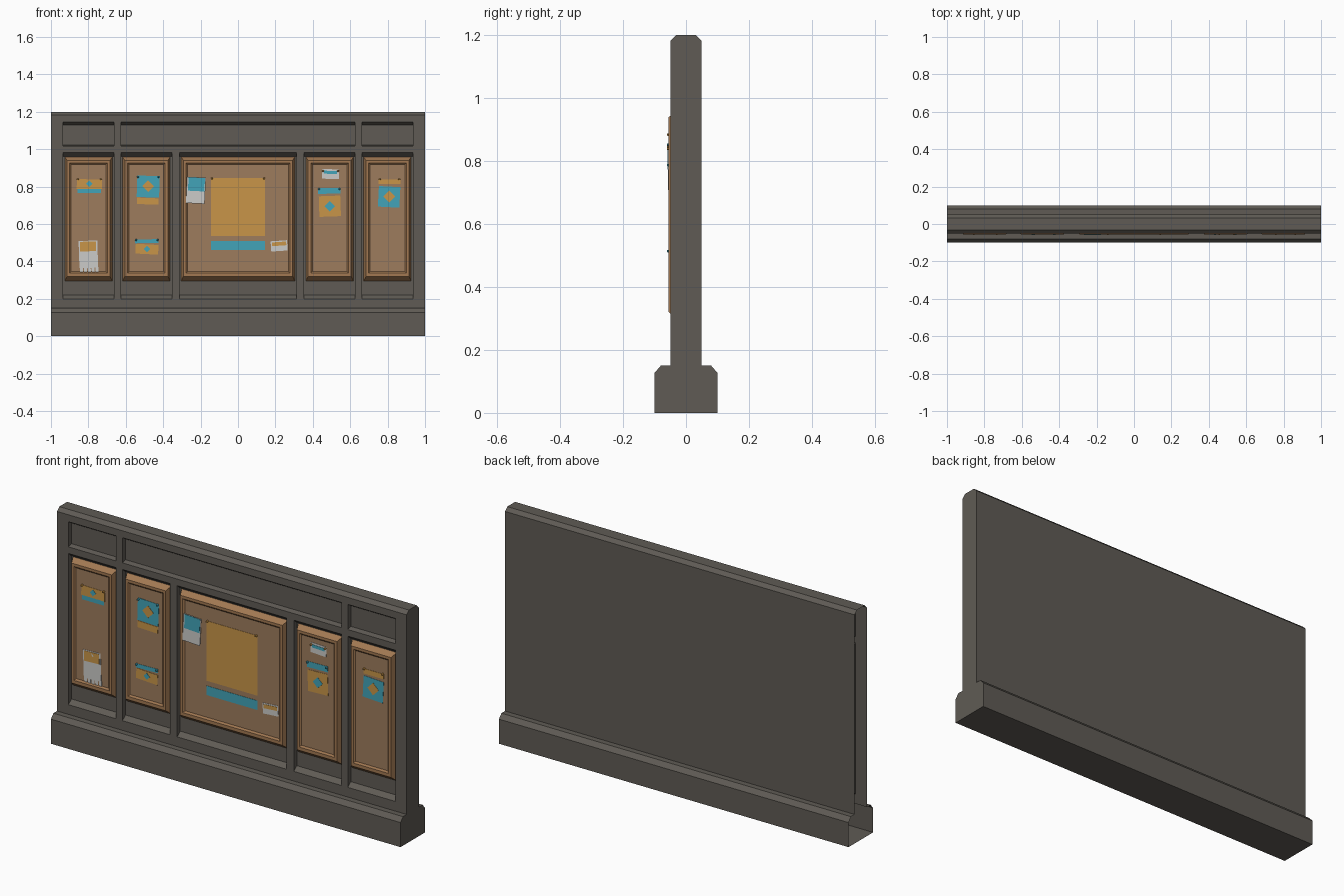
import bpy, bmesh
from math import radians, sin, cos, pi

cube = bpy.data.objects.get("Cube")
if cube:
    bpy.data.objects.remove(cube, do_unlink=True)


def material(name, r, g, b):
    m = bpy.data.materials.new(name)
    m.use_nodes = True
    m.diffuse_color = (r, g, b, 1)
    m.node_tree.nodes["Principled BSDF"].inputs["Base Color"].default_value = (r, g, b, 1)
    return m


stone = material("dark stone", .115, .105, .09)
wood = material("wood frame", .36, .19, .085)
cork = material("cork", .34, .2, .11)
orange = material("orange paper", .58, .3, .065)
teal = material("teal paper", .055, .37, .48)
white = material("white paper", .6, .6, .58)


def finish(bm, name, *mats):
    bmesh.ops.recalc_face_normals(bm, faces=bm.faces)
    mesh = bpy.data.meshes.new(name)
    bm.to_mesh(mesh)
    bm.free()
    for m in mats:
        mesh.materials.append(m)
    ob = bpy.data.objects.new(name, mesh)
    bpy.context.collection.objects.link(ob)
    return ob


def loft(bm, rings):
    """Join matching rings of points into a capped solid; returns the last cap."""
    loops = [[bm.verts.new(p) for p in ring] for ring in rings]
    for a, b in zip(loops, loops[1:]):
        for i in range(len(a)):
            j = (i + 1) % len(a)
            bm.faces.new((a[i], a[j], b[j], b[i]))
    bm.faces.new(loops[0])
    return bm.faces.new(loops[-1])


def prism(bm, profile, x0, x1):
    loft(bm, [[(x, y, z) for y, z in profile] for x in (x0, x1)])


def rect(x, hw, y, z0, z1):
    return [(x - hw, y, z0), (x + hw, y, z0), (x + hw, y, z1), (x - hw, y, z1)]


# Wall with plinth: one half profile mirrored front to back
half = [(.1, 0), (.1, .127), (.08, .15), (.05, .15), (.05, 1.182), (.032, 1.2)]
bm = bmesh.new()
prism(bm, half + [(-y, z) for y, z in reversed(half)], -1, 1)
wall = finish(bm, "wall", stone)

# Recesses: centre x and half width of each column
WALL_Y, BACK_Y = -.05, -.025
columns = [(-.799, .136), (-.49, .136), (0, .313), (.49, .136), (.799, .136)]
bm = bmesh.new()


def recess(x, hw, z0, z1, sill, lip):
    front = BACK_Y * 2 - .01
    slope = (WALL_Y - front) / (BACK_Y - WALL_Y)
    profile = [(front, z0 - sill * slope), (BACK_Y, z0 + sill),
               (BACK_Y, z1 - lip), (front, z1 + lip * slope)]
    prism(bm, profile, x - hw, x + hw)


for x, hw in columns:
    recess(x, hw, .2, .982, .02, .022)
for x, hw in (columns[0], (0, .626), columns[-1]):
    recess(x, hw, 1.016, 1.146, .007, .016)
cutter = finish(bm, "recess_cutter", stone)
cutter.hide_render = True

mod = wall.modifiers.new("recesses", "BOOLEAN")
mod.operation = "DIFFERENCE"
mod.solver = "EXACT"
mod.object = cutter
bpy.context.view_layer.objects.active = wall
bpy.ops.object.modifier_apply(modifier=mod.name)
bpy.data.objects.remove(cutter, do_unlink=True)

# The right end of the wall is open
bm = bmesh.new()
bm.from_mesh(wall.data)
ends = [f for f in bm.faces if f.calc_center_median().x < -.999]
bmesh.ops.delete(bm, geom=ends, context="FACES")
bm.to_mesh(wall.data)
bm.free()

# Framed notice boards
FRAME_Y, CORK_Y = -.055, -.048
for i, (x, hw) in enumerate(columns):
    w = hw - .009
    bm = bmesh.new()
    face = loft(bm, [
        rect(x, w, BACK_Y, .295, .958),
        rect(x, w - .012, FRAME_Y, .32, .94),
        rect(x, w - .026, FRAME_Y, .337, .926),
        rect(x, w - .034, CORK_Y, .346, .918),
    ])
    face.material_index = 1
    finish(bm, f"notice_board_{i + 1}", wood, cork)


def plate(name, mat, x, z, w, h, y=CORK_Y, turn=0):
    """Thin sheet lying on the plane y, turned in its own plane."""
    c, s = cos(radians(turn)), sin(radians(turn))
    corners = [(-w / 2, -h / 2), (w / 2, -h / 2), (w / 2, h / 2), (-w / 2, h / 2)]
    flat = [(x + c * a - s * b, z + s * a + c * b) for a, b in corners]
    bm = bmesh.new()
    loft(bm, [[(a, d, b) for a, b in flat] for d in (y + .001, y - .0015)])
    return finish(bm, name, mat)


def pins(mat, x, z, w):
    """Pair of small pins in the top corners of a sheet."""
    for side in (-1, 1):
        cx = x + side * (w / 2 - .005)
        bm = bmesh.new()
        loft(bm, [[(cx + r * cos(k * pi / 3), y, z - .006 + r * sin(k * pi / 3))
                   for k in range(6)] for r, y in ((.006, CORK_Y), (.004, -.06))])
        finish(bm, "pin", mat)


UPPER = CORK_Y - .0015


def diamond(mat, x, z, r):
    plate("diamond_mark", mat, x, z, r * 1.41, r * 1.41, UPPER, 45)


# Far right board: poster above a tear-off notice
plate("poster", orange, -.795, .813, .134, .052, turn=-1)
plate("poster_strip", teal, -.795, .777, .125, .022)
diamond(teal, -.795, .815, .017)
pins(orange, -.795, .845, .134)
plate("tear_off_notice", white, -.8, .438, .1, .145, turn=2)
for k in range(5):
    plate("tear_off_tab", white, -.837 + k * .021, .352, .016, .035, turn=4 - k)
plate("notice_heading", orange, -.802, .48, .086, .052, UPPER, 2)
diamond(white, -.802, .49, .011)

# Inner right board: two posters
plate("poster", teal, -.48, .8, .12, .115, turn=-2)
diamond(orange, -.48, .802, .032)
plate("poster_strip", orange, -.482, .722, .115, .034, turn=-2)
pins(teal, -.48, .858, .12)
plate("poster_strip", teal, -.487, .508, .125, .02, turn=1)
plate("poster", orange, -.487, .465, .122, .052, turn=-3)
diamond(teal, -.487, .466, .017)
pins(teal, -.487, .52, .125)

# Centre board: large poster and two notices
plate("large_poster", orange, 0, .69, .29, .31)
plate("large_poster_strip", teal, 0, .485, .29, .048)
pins(orange, 0, .85, .29)
plate("notice", white, -.225, .78, .1, .14, FRAME_Y, -3)
plate("notice_picture", teal, -.222, .812, .088, .072, FRAME_Y - .0015, -3)
plate("notice", white, .22, .483, .088, .055, turn=4)
plate("notice_heading", orange, .22, .494, .076, .02, UPPER, 4)

# Inner left board: notice and poster
plate("notice", white, .495, .867, .09, .052, turn=-2)
plate("notice_heading", teal, .495, .876, .07, .016, UPPER, -2)
pins(orange, .495, .89, .09)
plate("poster_strip", teal, .488, .777, .12, .03, turn=1)
plate("poster", orange, .491, .695, .115, .11, turn=2)
diamond(teal, .491, .695, .028)
pins(teal, .488, .793, .12)

# Far left board: one poster
plate("poster_strip", orange, .81, .826, .115, .026)
plate("poster", teal, .808, .745, .115, .11, turn=-3)
diamond(orange, .808, .747, .032)
pins(orange, .81, .845, .115)
